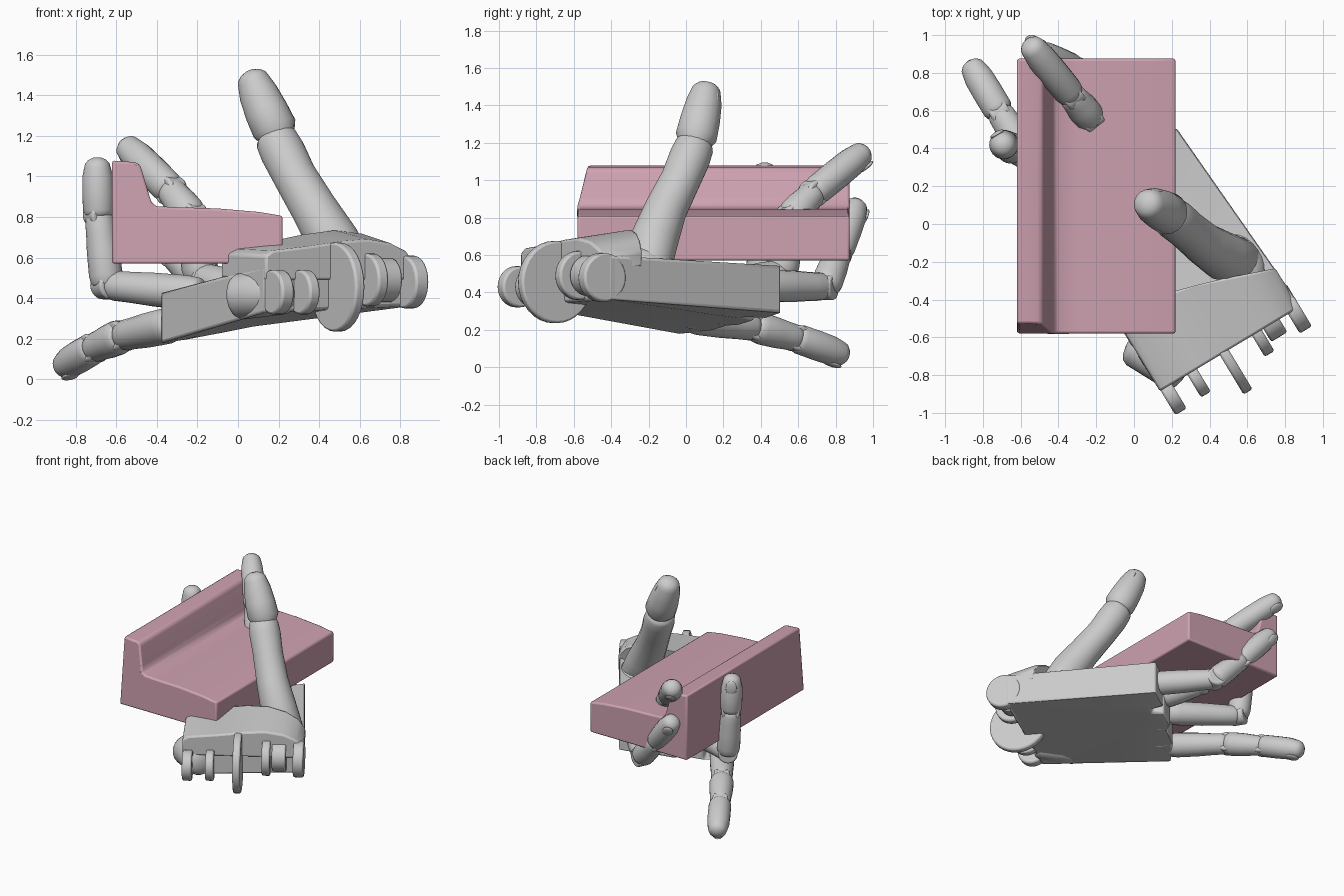
import bpy, bmesh, math
from mathutils import Vector, Matrix

if "Cube" in bpy.data.objects:
    bpy.data.objects.remove(bpy.data.objects["Cube"])

# Hand frame: S runs across the palm, D runs from wrist to fingers
S = Vector((0.856, 0.516, 0))
D = Vector((-0.516, 0.856, 0))


def finish(bm, name, angle=35, bevel=0):
    bmesh.ops.recalc_face_normals(bm, faces=bm.faces[:])
    me = bpy.data.meshes.new(name)
    bm.to_mesh(me)
    bm.free()
    ob = bpy.data.objects.new(name, me)
    bpy.context.collection.objects.link(ob)
    bpy.ops.object.select_all(action='DESELECT')
    bpy.context.view_layer.objects.active = ob
    ob.select_set(True)
    bpy.ops.object.shade_smooth_by_angle(angle=math.radians(angle))
    if bevel:
        b = ob.modifiers.new("soft_edges", 'BEVEL')
        b.width, b.segments, b.limit_method = bevel, 2, 'ANGLE'
        b.angle_limit = math.radians(35)
    return ob


def bridge(bm, a, b):
    """Closed prism between two matching vertex loops."""
    for k in range(len(a)):
        j = (k + 1) % len(a)
        bm.faces.new((a[k], a[j], b[j], b[k]))
    bm.faces.new(a)
    bm.faces.new(b)


def tube(name, pts, cap0=0.5, cap1=0.5, n=18):
    """Round limb through (x, y, z, radius) points with domed ends."""
    p = [Vector(q[:3]) for q in pts]
    r = [q[3] for q in pts]
    rings = []
    t0, t1 = (p[1] - p[0]).normalized(), (p[-1] - p[-2]).normalized()
    for a in (75, 50, 25):
        a = math.radians(a)
        rings.append((p[0] - t0 * r[0] * cap0 * math.sin(a), r[0] * math.cos(a), t0))
    for i in range(len(p)):
        t = (p[min(i + 1, len(p) - 1)] - p[max(i - 1, 0)]).normalized()
        rings.append((p[i], r[i], t))
    for a in (25, 50, 75):
        a = math.radians(a)
        rings.append((p[-1] + t1 * r[-1] * cap1 * math.sin(a), r[-1] * math.cos(a), t1))
    bm = bmesh.new()
    loops = []
    for c, rad, t in rings:
        u = t.cross(S).normalized()
        v = t.cross(u)
        loops.append([bm.verts.new(c + rad * (u * math.cos(k * math.tau / n) + v * math.sin(k * math.tau / n)))
                      for k in range(n)])
    for a, b in zip(loops, loops[1:]):
        for k in range(n):
            bm.faces.new((a[k], a[(k + 1) % n], b[(k + 1) % n], b[k]))
    bm.faces.new(loops[0])
    bm.faces.new(loops[-1])
    return finish(bm, name, 50)


def disc(name, c, radius, thick, axis=S, bevel=0.012):
    bm = bmesh.new()
    rot = axis.to_track_quat('Z', 'Y').to_matrix().to_4x4()
    bmesh.ops.create_cone(bm, cap_ends=True, segments=32, radius1=radius, radius2=radius,
                          depth=thick, matrix=Matrix.Translation(c) @ rot)
    return finish(bm, name, 35, bevel)


def blob(name, c, size, zdir, xdir):
    z = zdir.normalized()
    y = z.cross(xdir).normalized()
    x = y.cross(z)
    m = Matrix((x, y, z)).transposed().to_4x4()
    bm = bmesh.new()
    bmesh.ops.create_uvsphere(bm, u_segments=24, v_segments=14, radius=1,
                              matrix=Matrix.Translation(c) @ m @ Matrix.Diagonal((*size, 1)))
    return finish(bm, name, 60)


def uv(u, v, z):
    return S * u + D * v + Vector((0, 0, z))


# Bench-shaped block: cross-section extruded along y
profile = [(-.62, .57), (.22, .57), (.22, .805), (.1, .825), (-.1, .842), (-.3, .848), (-.40, .853),
           (-.425, .87), (-.438, .91), (-.475, 1.035), (-.485, 1.06), (-.51, 1.07), (-.62, 1.078)]
bm = bmesh.new()
ends = []
for y0 in (-.58, .875):
    ends.append([bm.verts.new((x, y0 + (.05 * max(0, (z - .86) / .2) if y0 < 0 else 0), z)) for x, z in profile])
bridge(bm, *ends)
bench = finish(bm, "bench_block", 50, 0.012)
pink = bpy.data.materials.new("dusty_pink")
pink.diffuse_color = (0.62, 0.36, 0.44, 1)
pink.use_nodes = True
pink.node_tree.nodes["Principled BSDF"].inputs["Base Color"].default_value = pink.diffuse_color
bench.data.materials.append(pink)

# Palm: notched outline, with bottom and top heights blended between four corners
outline = [(-.34, -.82), (.53, -.80), (.455, .32), (.28, .32), (.26, .22), (.225, .22), (.215, .3), (.06, .3),
           (.04, .18), (.005, .18), (-.005, .25), (-.14, .25), (-.16, .1), (-.19, .1), (-.2, .16), (-.35, .16)]


def blend(u, v, wl, wr, fl, fr):
    a, b = (u + .34) / .89, (v + .82) / 1.1
    return (wl * (1 - a) + wr * a) * (1 - b) + (fl * (1 - a) + fr * a) * b


bm = bmesh.new()
low = [bm.verts.new(uv(u, v, blend(u, v, .33, .365, .16, .31))) for u, v in outline]
top = [bm.verts.new(uv(u, v, blend(u, v, .56, .60, .41, .56))) for u, v in outline]
bridge(bm, low, top)
bmesh.ops.triangulate(bm, faces=[f for f in bm.faces if len(f.verts) > 4])
finish(bm, "palm", 30, 0.015)

# Arched wrist cover, slanting back towards the thumb side, and heel knob
arch = [(-.34, .5), (-.34, .62), (-.3, .645), (-.1, .665), (.1, .69), (.25, .70), (.38, .68), (.47, .64), (.52, .58),
        (.52, .5)]
bm = bmesh.new()
near = [bm.verts.new(uv(u, -.83, z - .01)) for u, z in arch]
far = [bm.verts.new(uv(u, -.40 - .36 * max(0, u), z + .04 * min(1, max(0, (u + .2) * 2)))) for u, z in arch]
bridge(bm, near, far)
finish(bm, "wrist_cover", 45, 0.012)
tube("heel_knob", [(.02, -.65, .41, .115), (.22, -.78, .43, .11)])

# Wrist hinge discs
disc("wrist_disc", Vector((.49, -.7, .455)), .22, .055)
for i, (u, v, z, r, t) in enumerate([(-.3, -.87, .43, .11, .07), (-.14, -.86, .43, .11, .06),
                                     (.26, -.83, .49, .13, .06), (.35, -.80, .49, .11, .1),
                                     (.49, -.82, .48, .13, .075)]):
    disc("wrist_tab_%d" % (i + 1), uv(u, v, z), r, t)

# Fingers: knuckle, two bends and tip, plus thickness
fingers = {
    "index": ([(.153, .40, .435), (-.14, .745, .43), (-.32, .82, .62), (-.52, .91, .865)], .086),
    "middle": ([(-.02, .30, .44), (-.18, .51, .50), (-.23, .56, .80), (-.33, .68, .93), (-.55, .95, 1.15)], .092),
    "ring": ([(-.18, .16, .42), (-.645, .40, .465), (-.685, .42, .81), (-.693, .42, 1.06)], .085),
    "little": ([(-.32, .01, .27), (-.57, .37, .215), (-.71, .59, .155), (-.858, .835, .068)], .088),
}
for name, (pts, r) in fingers.items():
    p = [Vector(q) for q in pts]
    for i in range(len(p) - 1):
        a, b = p[i], p[i + 1]
        k = r * (1 - .04 * i)
        prof = [(.04, .95), (.15, 1.02), (.5, .98), (.75, .9), (.92, .87)]
        if i == len(p) - 2:
            prof = [(.04, .93), (.1, .99), (.45, 1.0), (.75, .97), (.93, .84)]
        tube("%s_segment_%d" % (name, i + 1), [(*a.lerp(b, f), k * w) for f, w in prof], .4, .8)
        if i:
            # Hinge pin across the bend
            ax = (b - a).cross(Vector((0, 0, 1))) if abs((b - a).normalized().z) < .95 else D
            disc("%s_joint_%d" % (name, i), a, k * .86, k * 1.3, ax.normalized())
    # Nail on the outer side of the last segment
    t = (p[-1] - p[-2]).normalized()
    base = D if name != "little" else Vector((0, 0, -1))
    out = (base - t * base.dot(t)).normalized()
    blob(name + "_nail", p[-1] - t * .045 + out * k * .84, (.055, .04, .014), out, t)

# Thumb: mount, long lower limb and tip
blob("thumb_mount", Vector((.56, -.20, .52)), (.18, .13, .12), Vector((-.3, .1, 1)), D)
tube("thumb_lower", [(.57, -.2, .52, .12), (.47, -.17, .68, .13), (.375, -.11, .84, .115), (.28, -.03, 1.0, .108),
                     (.22, .02, 1.12, .112), (.19, .045, 1.18, .105)])
tube("thumb_tip", [(.2, .045, 1.19, .085), (.18, .055, 1.235, .112), (.14, .075, 1.32, .108),
                   (.1, .095, 1.41, .097), (.078, .105, 1.465, .082)], .5, .75)
blob("thumb_nail", Vector((.14, .11, 1.445)), (.09, .065, .014), Vector((.85, .0, .45)), Vector((-.45, .0, .85)))
